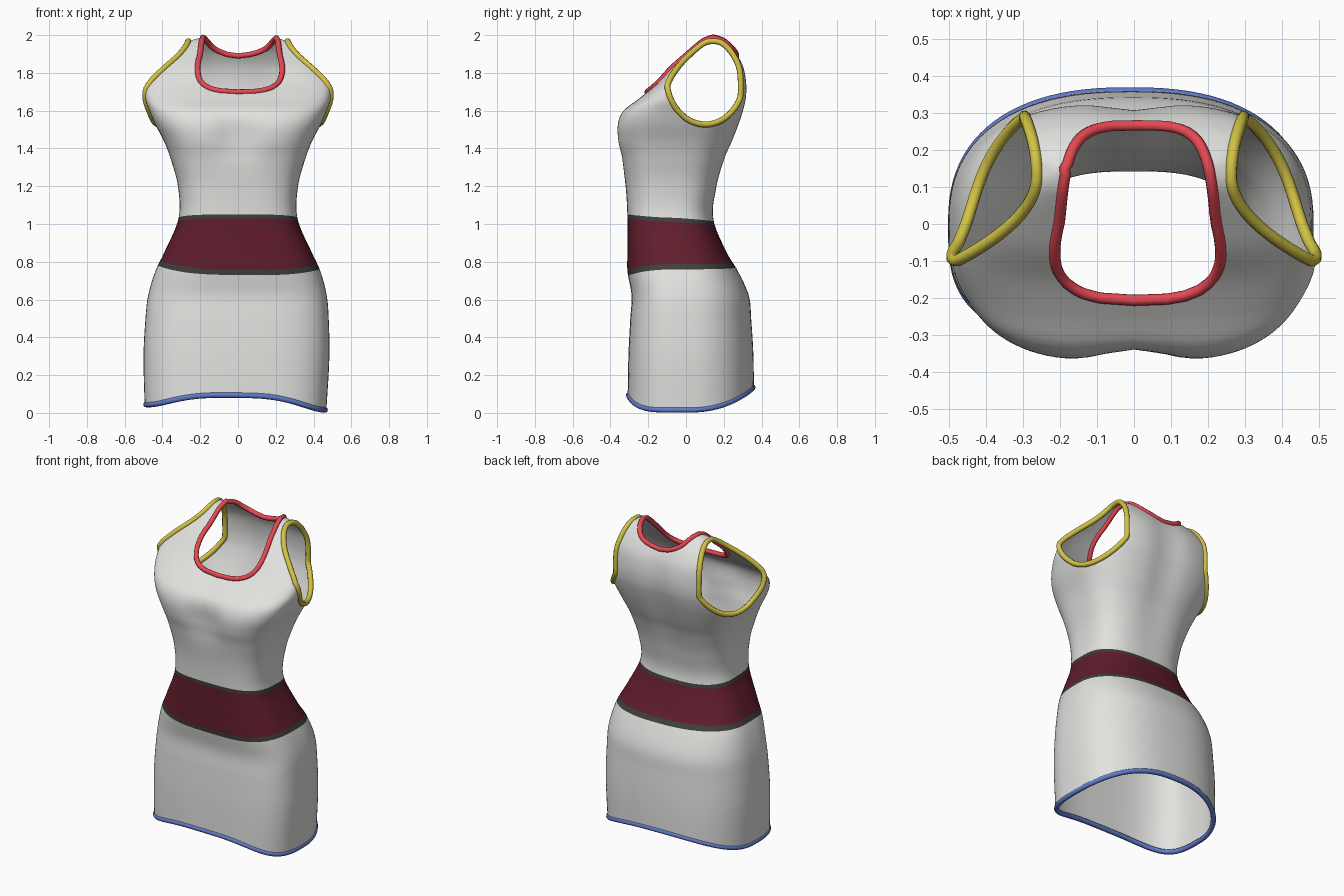
import bpy, bmesh
from math import sin, cos, pi, exp, copysign
from mathutils import Vector

cube = bpy.data.objects.get("Cube")
if cube:
    bpy.data.objects.remove(cube)


def material(name, rgb):
    mat = bpy.data.materials.new(name)
    mat.use_nodes = True
    mat.diffuse_color = (*rgb, 1)
    mat.node_tree.nodes["Principled BSDF"].inputs["Base Color"].default_value = (*rgb, 1)
    return mat


WHITE = material("off white cloth", (.76, .76, .74))
MAROON = material("maroon cloth", (.12, .012, .025))
GREY = material("dark grey trim", (.05, .05, .047))
RED = material("red trim", (.8, .065, .085))
YELLOW = material("yellow trim", (.65, .55, .06))
BLUE = material("blue trim", (.12, .2, .6))

# Body profile: height, half width, front y, back y, y of the widest point
PROFILE = [
    (0, .48, -.31, .36, 0), (.3, .492, -.305, .357, 0), (.5, .485, -.295, .345, 0),
    (.62, .473, -.288, .333, 0), (.75, .437, -.31, .275, 0), (.85, .39, -.31, .215, -.03),
    (1.03, .315, -.31, .145, -.07), (1.2, .318, -.32, .165, -.07), (1.35, .358, -.345, .21, -.06),
    (1.44, .393, -.368, .25, -.05), (1.53, .44, -.368, .285, -.05), (1.6, .47, -.335, .308, -.05),
    (1.66, .49, -.255, .322, -.06), (1.74, .488, -.158, .325, -.04), (1.83, .46, -.075, .308, .06),
    (1.9, .395, .005, .272, .11), (1.945, .32, .055, .235, .14), (1.972, .25, .088, .205, .145),
    (1.988, .19, .13, .16, .145),
]


def slope(i, k):
    a, b = PROFILE[max(i - 1, 0)], PROFILE[min(i + 1, len(PROFILE) - 1)]
    return (b[k] - a[k]) / (b[0] - a[0])


def profile_at(z):
    """Smoothly interpolated profile row at height z."""
    i = max(j for j in range(len(PROFILE) - 1) if PROFILE[j][0] <= z or j == 0)
    a, b = PROFILE[i], PROFILE[i + 1]
    h = b[0] - a[0]
    t = (z - a[0]) / h
    s = t * t * (3 - 2 * t)
    return [a[k] * (1 - s) + b[k] * s
            + h * t * (1 - t) * ((1 - t) * slope(i, k) - t * slope(i + 1, k))
            for k in range(1, 5)]


def power(v, e):
    return copysign(abs(v) ** e, v)


def body_point(z, a):
    """Point on the body; angle 0 is the front, rising towards +x."""
    w, front, back, mid = profile_at(z)
    is_front = cos(a) > 0
    # Boxy front, rounder back below the waist
    e = 2 / (3.2 if is_front else 2.8 - .4 * min(max((1.2 - z) / .4, 0), 1))
    x = w * power(sin(a), e)
    c = power(cos(a), e)
    # Hollow between the bust and along the spine
    if is_front:
        y = mid + c * (front - mid)
        y += .038 * exp(-(x / .11) ** 2 - ((z - 1.47) / .12) ** 2)
    else:
        y = mid - c * (back - mid)
        y -= .02 * exp(-(x / .09) ** 2 - ((z - 1.65) / .35) ** 2)
    return Vector((x - .013 * max(1 - z / .8, 0), y, z))


# Edge heights around the body
def hem(a):
    c = cos(a)
    return .03 + (.064 * c ** 4 if c > 0 else .105 * c * c) - .014 * sin(a)


def belt_bottom(a):
    return .77 - .04 * max(cos(a), 0) ** 2 - .01 * sin(a)


def belt_top(a):
    return 1.033 + .018 * cos(a)


def shoulder_top(a):
    return PROFILE[-1][0]


def raised(edge, height):
    return lambda a: edge(a) + height


SIDES = 96
ANGLES = [2 * pi * j / SIDES for j in range(SIDES)]


def loft(low, high, rows, ease=1):
    bm = bmesh.new()
    rings = []
    for i in range(rows + 1):
        t = 1 - (1 - i / rows) ** ease
        rings.append([bm.verts.new(body_point(low(a) * (1 - t) + high(a) * t, a)) for a in ANGLES])
    for lower, upper in zip(rings, rings[1:]):
        for j in range(SIDES):
            k = (j + 1) % SIDES
            bm.faces.new((lower[j], lower[k], upper[k], upper[j]))
    return bm


def finish(bm, name, mat):
    mesh = bpy.data.meshes.new(name)
    bm.to_mesh(mesh)
    bm.free()
    mesh.materials.append(mat)
    mesh.polygons.foreach_set("use_smooth", [True] * len(mesh.polygons))
    bpy.context.collection.objects.link(bpy.data.objects.new(name, mesh))


def piping(name, points, radius, mat):
    """Closed round trim along the points."""
    curve = bpy.data.curves.new(name, "CURVE")
    curve.dimensions = "3D"
    curve.bevel_depth = radius
    curve.bevel_resolution = 2
    spline = curve.splines.new("POLY")
    spline.points.add(len(points) - 1)
    for p, co in zip(spline.points, points):
        p.co = (*co, 1)
    spline.use_cyclic_u = True
    curve.materials.append(mat)
    bpy.context.collection.objects.link(bpy.data.objects.new(name, curve))


def cut_hole(bm, inside):
    """Remove the area where inside(co) < 0; return its border in order."""
    border = set()
    for edge in list(bm.edges):
        a, b = edge.verts
        fa, fb = inside(a.co), inside(b.co)
        if fa * fb < 0:
            border.add(bmesh.utils.edge_split(edge, a, fa / (fa - fb))[1])
    bmesh.ops.connect_verts(bm, verts=list(border))
    gone = [v for v in bm.verts if v not in border and inside(v.co) < 0]
    bmesh.ops.delete(bm, geom=gone, context="VERTS")
    # Walk round the open border
    vert = next(v for v in border if v.is_valid and v.is_boundary)
    points, seen = [], set()
    while vert:
        seen.add(vert)
        if not points or (vert.co - points[-1]).length > .014:
            points.append(vert.co.copy())
        vert = next((e.other_vert(vert) for e in vert.link_edges if e.is_boundary
                     and e.other_vert(vert) not in seen), None)
    if (points[-1] - points[0]).length < .012:
        points.pop()
    return points


def neck(co):
    """Neck opening from above: wide round front, narrower square back."""
    if co.z < 1.6:
        return 1
    n = 2.7 if co.y < .03 else 4
    width = .212 - (.3 if co.y < 0 else .11) * co.y
    return abs((co.x - .01) / width) ** n + abs((co.y - .03) / .236) ** n - 1


def armhole(side):
    """Oval from the side, bounded by the curved shoulder strap from above."""
    def inside(co):
        oval = ((co.y - .102) / .204) ** 2 + ((co.z - 1.77) / .243) ** 2 - 1
        bend = 4.1 if co.y < .13 else 1.3
        strap = .262 + bend * (co.y - .13) ** 2
        return max(oval, (strap - side * co.x) * 5)
    return inside


# Cloth panels
finish(loft(hem, belt_bottom, 30), "skirt", WHITE)
finish(loft(raised(belt_bottom, .028), raised(belt_top, -.022), 14), "waist_belt", MAROON)
bodice = loft(belt_top, shoulder_top, 64, 1.4)
piping("neck_trim", cut_hole(bodice, neck), .015, RED)
for side, label in ((1, "left"), (-1, "right")):
    piping(label + "_armhole_trim", cut_hole(bodice, armhole(side)), .016, YELLOW)
finish(bodice, "bodice", WHITE)

# Rolled hem, set slightly inwards
hem_line = [body_point(hem(a), a) * .985 + Vector((0, 0, .015 * hem(a))) for a in ANGLES]
piping("hem_trim", hem_line, .015, BLUE)

# Flat trims along the belt
finish(loft(belt_bottom, raised(belt_bottom, .028), 2), "belt_bottom_trim", GREY)
finish(loft(raised(belt_top, -.022), belt_top, 2), "belt_top_trim", GREY)
